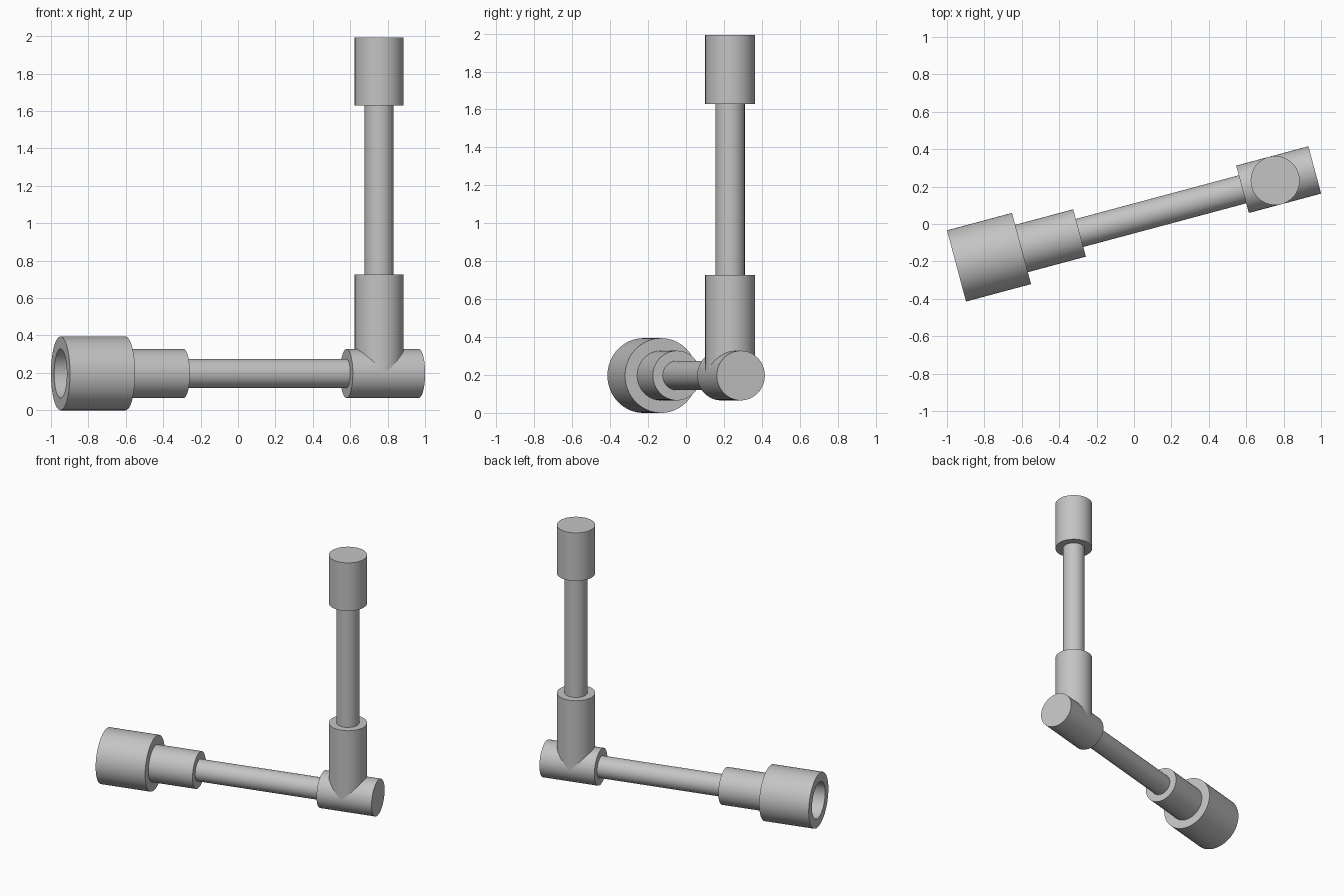
import bpy
import bmesh
from math import radians, cos, sin, pi
from mathutils import Matrix

cube = bpy.data.objects.get("Cube")
if cube:
    bpy.data.objects.remove(cube, do_unlink=True)

SIDES = 64
FITTING_R, PIPE_R, SOCKET_R = 0.131, 0.0775, 0.197

grey = bpy.data.materials.new("pipe_grey")
grey.use_nodes = True
colour = (0.55, 0.55, 0.55, 1)
grey.diffuse_color = colour
grey.node_tree.nodes["Principled BSDF"].inputs["Base Color"].default_value = colour


def lathe(name, profile, matrix):
    """Spin (radius, height) points round local z; radius 0 marks the axis."""
    bm = bmesh.new()
    verts = [bm.verts.new((r, 0, h)) for r, h in profile]
    edges = [bm.edges.new(pair) for pair in zip(verts, verts[1:])]
    bmesh.ops.spin(bm, geom=verts + edges, cent=(0, 0, 0), axis=(0, 0, 1),
                   angle=2 * pi, steps=SIDES, use_duplicate=False)
    bmesh.ops.remove_doubles(bm, verts=bm.verts, dist=0.0001)
    bmesh.ops.recalc_face_normals(bm, faces=bm.faces)
    mesh = bpy.data.meshes.new(name)
    bm.to_mesh(mesh)
    bm.free()
    mesh.materials.append(grey)
    obj = bpy.data.objects.new(name, mesh)
    obj.matrix_world = matrix
    bpy.context.collection.objects.link(obj)
    bpy.ops.object.select_all(action='DESELECT')
    obj.select_set(True)
    bpy.context.view_layer.objects.active = obj
    bpy.ops.object.shade_smooth_by_angle(angle=radians(30))
    return obj


def rod(name, radius, start, end, matrix):
    return lathe(name, [(0, start), (radius, start), (radius, end), (0, end)], matrix)


# Horizontal run: local z points along the pipe, from the open socket
yaw = radians(15)
run = (Matrix.Translation((-0.949, -0.2242, SOCKET_R))
       @ Matrix.Rotation(yaw, 4, 'Z') @ Matrix.Rotation(radians(90), 4, 'Y'))

# Open socket stepping down to the collar
lathe("reducing_socket",
      [(0, 0.34), (0.131, 0.34), (0.131, 0), (SOCKET_R, 0), (SOCKET_R, 0.36),
       (FITTING_R, 0.36), (FITTING_R, 0.681), (0, 0.681)], run)
rod("horizontal_pipe", PIPE_R, 0.6, 1.7, run)
rod("tee_body", FITTING_R, 1.583, 1.983, run)

# Upright branch rising from the tee
branch = 1.764
riser = Matrix.Translation((-0.949 + branch * cos(yaw), -0.2242 + branch * sin(yaw), 0))
rod("tee_branch", FITTING_R, SOCKET_R, 0.727, riser)
rod("vertical_pipe", PIPE_R, 0.6, 1.75, riser)
rod("end_cap", FITTING_R, 1.63, 1.993, riser)
